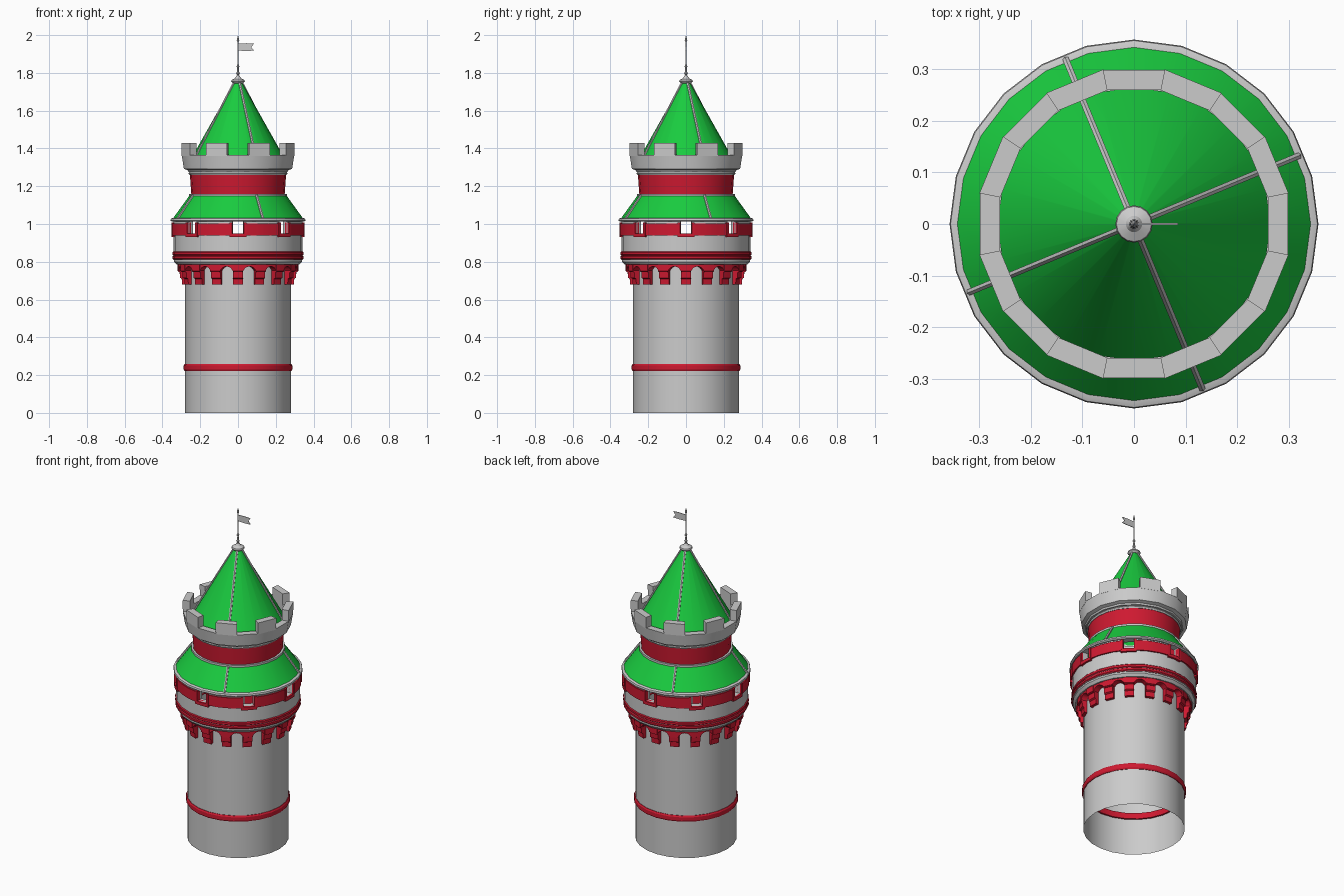
import bpy, bmesh
from math import pi, cos, sin, sqrt, radians
from mathutils import Vector

if "Cube" in bpy.data.objects:
    bpy.data.objects.remove(bpy.data.objects["Cube"])

def material(name, rgb):
    m = bpy.data.materials.new(name)
    m.diffuse_color = (*rgb, 1)
    m.use_nodes = True
    m.node_tree.nodes["Principled BSDF"].inputs["Base Color"].default_value = m.diffuse_color
    return m

RED = material("red", (0.62, 0.01, 0.03))
GREEN = material("green", (0.01, 0.6, 0.05))
FULL = [(0, 2 * pi)]

def finish(name, bm, mat=None, angle=30):
    bmesh.ops.recalc_face_normals(bm, faces=bm.faces)
    me = bpy.data.meshes.new(name)
    bm.to_mesh(me)
    bm.free()
    ob = bpy.data.objects.new(name, me)
    bpy.context.collection.objects.link(ob)
    if mat:
        me.materials.append(mat)
    bpy.ops.object.select_all(action='DESELECT')
    ob.select_set(True)
    bpy.context.view_layer.objects.active = ob
    bpy.ops.object.shade_smooth_by_angle(angle=radians(angle))
    return ob

def sweep(name, prof, mat=None, arcs=FULL, n=24, closed=True):
    """Turn an (r, z) profile (or a function of angle giving one) around z over each arc."""
    bm = bmesh.new()
    for a0, a1 in arcs:
        full = a1 - a0 > 6.28
        cols = []
        for i in range(n if full else n + 1):
            a = a0 + (a1 - a0) * i / n
            p = prof(a) if callable(prof) else prof
            cols.append([bm.verts.new((r * cos(a), r * sin(a), z)) for r, z in p])
        k = len(cols[0])
        for i in range(n):
            c, d = cols[i], cols[(i + 1) % len(cols)]
            for j in range(k if closed else k - 1):
                bm.faces.new((c[j], d[j], d[(j + 1) % k], c[(j + 1) % k]))
        if not full:
            bm.faces.new(cols[0])
            bm.faces.new(cols[-1])
    bmesh.ops.remove_doubles(bm, verts=bm.verts, dist=1e-5)
    return finish(name, bm, mat)

def box(r0, r1, z0, z1):
    return [(r0, z0), (r1, z0), (r1, z1), (r0, z1)]

def arcs(count, start, lo, hi):
    """Repeated arcs around the tower, in degrees."""
    return [(radians(start + 360 / count * i + lo), radians(start + 360 / count * i + hi))
            for i in range(count)]

def ribs(name, foot, top, radius):
    """Four thin bars lying on a roof slope."""
    bm = bmesh.new()
    for i in range(4):
        a = radians(22.5 + 90 * i)
        p, q = (Vector((r * cos(a), r * sin(a), z)) for r, z in (foot, top))
        d = q - p
        made = bmesh.ops.create_cone(bm, cap_ends=True, segments=6, radius1=radius,
                                     radius2=radius, depth=d.length)
        mat = d.to_track_quat('Z', 'Y').to_matrix().to_4x4()
        mat.translation = (p + q) / 2
        bmesh.ops.transform(bm, matrix=mat, verts=made['verts'])
    finish(name, bm)

# Shaft, open underneath, and its belt
sweep("shaft", [(0.28, 0), (0.28, 0.80)], closed=False)
sweep("shaft_belt", [(0.27, 0.222), (0.283, 0.222), (0.288, 0.23), (0.288, 0.25),
                     (0.283, 0.258), (0.27, 0.258)], RED)

# Stepped corbels and the round arches between them
sweep("corbels", [(0.27, 0.68), (0.296, 0.68), (0.298, 0.71), (0.307, 0.715), (0.309, 0.745),
                  (0.319, 0.75), (0.319, 0.79), (0.27, 0.79)],
      RED, arcs(16, 0, -5, 5), 2)

def arch_profile(a):
    t = (a % (pi / 8) - pi / 16) / radians(6.25)
    return box(0.27, 0.315, 0.745 + 0.03 * sqrt(max(0, 1 - t * t)), 0.79)

sweep("corbel_arches", arch_profile, RED, n=192)

# Gallery: lip, double red moulding, wall and window piers
sweep("gallery_lip", [(0.27, 0.785), (0.325, 0.785), (0.338, 0.80), (0.338, 0.815), (0.27, 0.815)])
sweep("gallery_moulding", [(0.30, 0.81), (0.34, 0.81), (0.347, 0.817), (0.347, 0.828),
                           (0.341, 0.833), (0.347, 0.838), (0.347, 0.85), (0.34, 0.857),
                           (0.30, 0.857)], RED)
sweep("gallery_wall", box(0.31, 0.342, 0.81, 0.95))
sweep("window_piers", box(0.31, 0.342, 0.95, 1.015), None, arcs(8, 0, 5, 40), 3)
sweep("gallery_red_band", box(0.335, 0.349, 0.94, 1.003), RED, arcs(8, 0, 7, 38), 3)
sweep("window_jambs", box(0.325, 0.353, 0.945, 1.008), RED,
      arcs(8, 0, 5, 7.2) + arcs(8, 0, -7.2, -5), 1)
sweep("window_sills", box(0.325, 0.353, 0.93, 0.95), RED, arcs(8, 0, -7.2, 7.2), 2)

# Lower skirt roof
sweep("skirt_eave", [(0.31, 1.012), (0.35, 1.012), (0.357, 1.018), (0.355, 1.028),
                     (0.342, 1.033), (0.31, 1.03)])
sweep("skirt_roof", [(0.344, 1.03), (0.256, 1.152)], GREEN, closed=False)
ribs("skirt_ribs", (0.344, 1.03), (0.257, 1.152), 0.007)
sweep("skirt_top_ring", box(0.24, 0.259, 1.148, 1.16))

# Red neck and crenellated parapet
sweep("neck", [(0.247, 1.155), (0.255, 1.265)], RED, closed=False)
sweep("neck_ring", [(0.24, 1.26), (0.257, 1.26), (0.262, 1.268), (0.257, 1.276), (0.24, 1.276)])
S = radians(11.25)
sweep("parapet", [(0.24, 1.272), (0.268, 1.276), (0.272, 1.285), (0.292, 1.292), (0.304, 1.365),
                  (0.264, 1.365), (0.264, 1.30), (0.24, 1.30)], None, [(S, S + 2 * pi)], 16)
sweep("merlons", [(0.264, 1.36), (0.304, 1.36), (0.305, 1.43), (0.264, 1.43)],
      None, arcs(8, 22.5, -11.25, 11.25), 1)

# Spire
sweep("spire_roof", [(0.264, 1.318), (0.012, 1.765)], GREEN, closed=False)
ribs("spire_ribs", (0.262, 1.322), (0.015, 1.76), 0.007)
sweep("spire_cap", [(0, 1.745), (0.026, 1.745), (0.036, 1.755), (0.034, 1.763), (0.016, 1.772),
                    (0.008, 1.785), (0, 1.785)], n=16)
sweep("flag_pole", [(0.005, 1.78), (0.005, 1.79), (0.01, 1.798), (0.005, 1.806), (0.004, 1.825),
                    (0.008, 1.833), (0.004, 1.842), (0.003, 1.965), (0.007, 1.972),
                    (0.0, 2.0)], n=8, closed=False)

# Swallow-tailed flag
bm = bmesh.new()
outline = [(0.002, 1.918), (0.045, 1.916), (0.085, 1.918), (0.07, 1.936), (0.085, 1.955),
           (0.045, 1.957), (0.002, 1.955)]
face = bm.faces.new([bm.verts.new((x, -0.0015, z)) for x, z in outline])
out = bmesh.ops.extrude_face_region(bm, geom=[face])
bmesh.ops.translate(bm, vec=(0, 0.003, 0),
                    verts=[v for v in out['geom'] if isinstance(v, bmesh.types.BMVert)])
finish("flag", bm)
